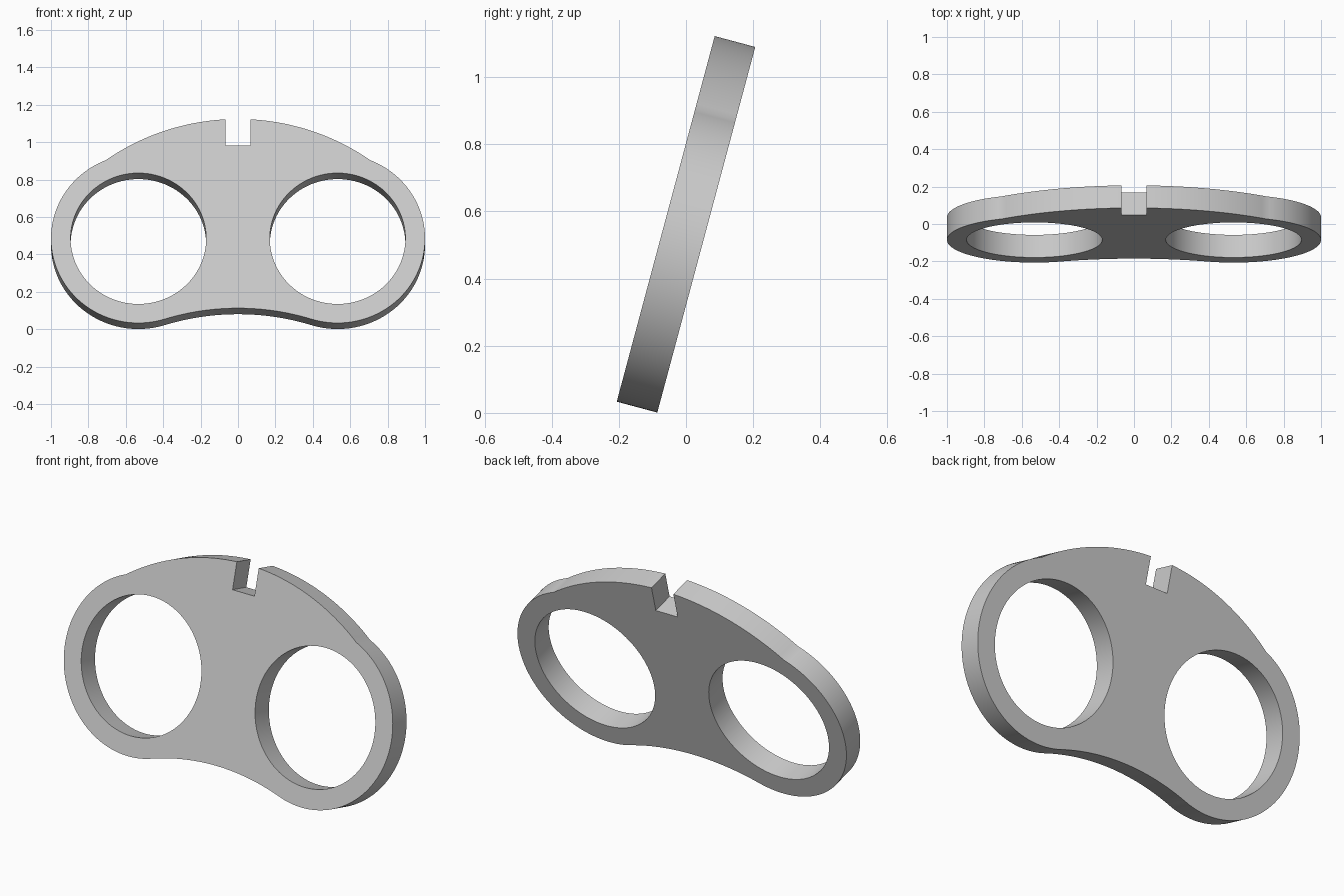
import bpy
import bmesh
from math import sin, cos, pi, radians, atan2, asin, sqrt

cube = bpy.data.objects.get("Cube")
if cube:
    bpy.data.objects.remove(cube)

# Plate dimensions, measured in its own plane
LOBE_X, LOBE_V = 0.5325, 0.4685
LOBE_R, HOLE_R = 0.4675, 0.3625
TOP_R, TOP_V = 1.21, 1.13
DIP_R, DIP_V = 1.303, 0.083
NOTCH_W, NOTCH_V = 0.067, 0.983
THICK, TILT = 0.125, radians(15)


def arc(cx, cv, r, a0, a1, n):
    """Points along an arc, both ends included."""
    steps = [a0 + (a1 - a0) * i / n for i in range(n + 1)]
    return [(cx + r * cos(a), cv + r * sin(a)) for a in steps]


# Right half of the outline: dip, lobe, crown, notch
dip_c, top_c = DIP_V - DIP_R, TOP_V - TOP_R
join = atan2(LOBE_V - dip_c, LOBE_X)
kink_x = 0.705
kink_v = LOBE_V + sqrt(LOBE_R ** 2 - (kink_x - LOBE_X) ** 2)
lobe_end = atan2(kink_v - LOBE_V, kink_x - LOBE_X)
crown_start = atan2(kink_v - top_c, kink_x)
crown_end = pi / 2 - asin(NOTCH_W / TOP_R)

half = arc(0, dip_c, DIP_R, pi / 2, join, 16)
half += arc(LOBE_X, LOBE_V, LOBE_R, join - pi, lobe_end, 64)[1:]
half += arc(0, top_c, TOP_R, crown_start, crown_end, 24)[1:]
half.append((NOTCH_W, NOTCH_V))
outline = half + [(-x, v) for x, v in reversed(half[1:])]
holes = [arc(s * LOBE_X, LOBE_V, HOLE_R, 0, 2 * pi, 96)[:-1] for s in (-1, 1)]

# Fill the outline around the two holes, then give it thickness
bm = bmesh.new()
edges = []
for loop in [outline] + holes:
    vs = [bm.verts.new((x, 0, v)) for x, v in loop]
    edges += [bm.edges.new((a, b)) for a, b in zip(vs, vs[1:] + vs[:1])]
bmesh.ops.triangle_fill(bm, edges=edges, use_beauty=True, normal=(0, -1, 0))
extruded = bmesh.ops.extrude_face_region(bm, geom=bm.faces[:], use_keep_orig=True)
moved = [g for g in extruded["geom"] if isinstance(g, bmesh.types.BMVert)]
bmesh.ops.translate(bm, verts=moved, vec=(0, THICK, 0))
bmesh.ops.recalc_face_normals(bm, faces=bm.faces[:])
mesh = bpy.data.meshes.new("two_hole_plate")
bm.to_mesh(mesh)
bm.free()

# Lean the plate back so its lower rear edge rests on the ground
plate = bpy.data.objects.new("two_hole_plate", mesh)
bpy.context.collection.objects.link(plate)
plate.rotation_euler.x = -TILT
plate.location = (0, -0.2065, THICK * sin(TILT))

# Plain grey material
grey = bpy.data.materials.new("light_grey")
grey.use_nodes = True
colour = (0.6, 0.6, 0.6, 1)
grey.diffuse_color = colour
grey.node_tree.nodes["Principled BSDF"].inputs["Base Color"].default_value = colour
mesh.materials.append(grey)

# Smooth rims, crisp face edges
bpy.ops.object.select_all(action="DESELECT")
plate.select_set(True)
bpy.context.view_layer.objects.active = plate
bpy.ops.object.shade_smooth_by_angle(angle=radians(30))
